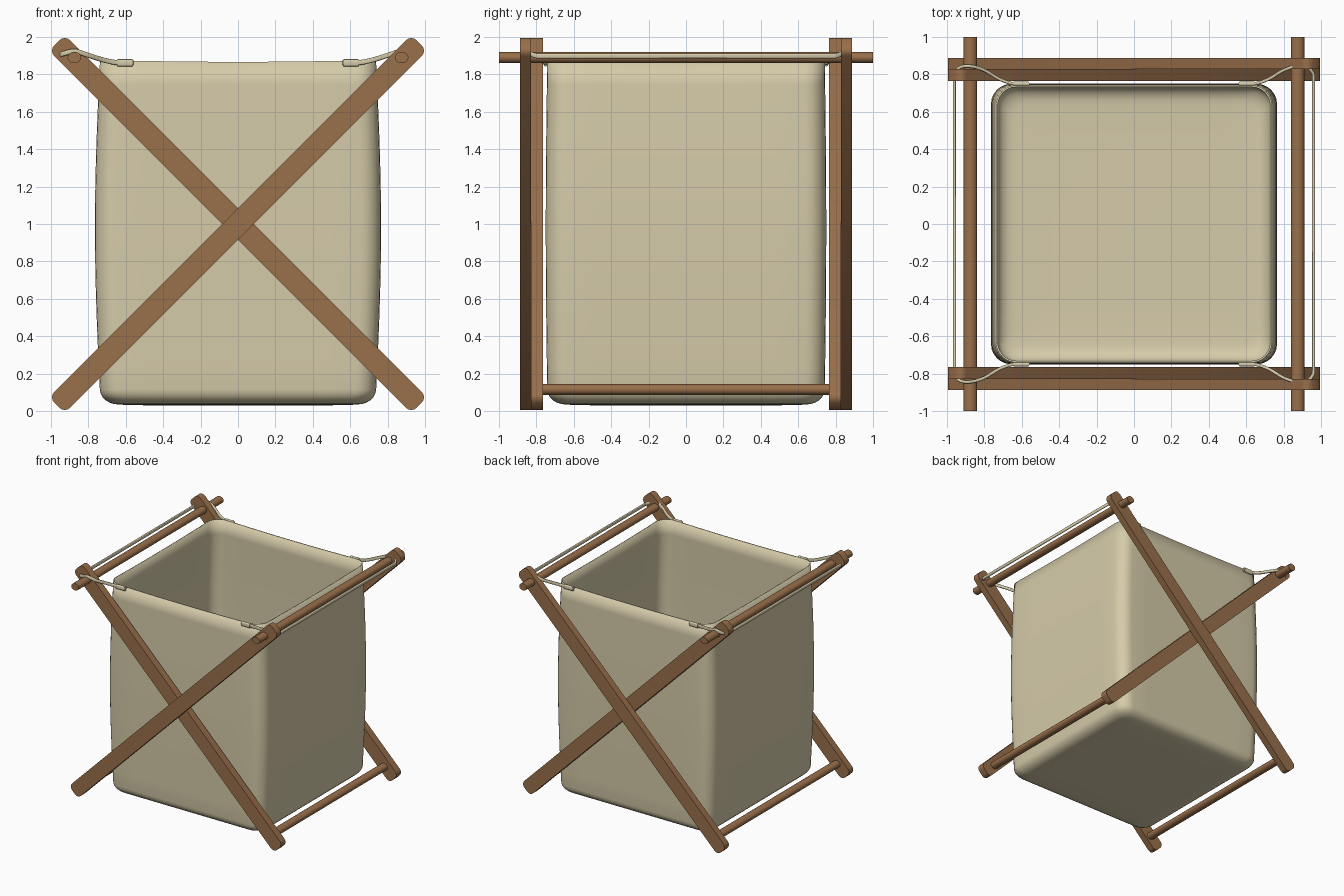
import bpy, bmesh, math
from mathutils import Vector

if "Cube" in bpy.data.objects:
    bpy.data.objects.remove(bpy.data.objects["Cube"])


def material(name, rgb):
    m = bpy.data.materials.new(name)
    m.diffuse_color = (*rgb, 1)
    m.use_nodes = True
    m.node_tree.nodes["Principled BSDF"].inputs["Base Color"].default_value = m.diffuse_color
    return m


WOOD = material("brown wood", (0.32, 0.16, 0.07))
CLOTH = material("beige canvas", (0.67, 0.60, 0.40))


def finish(name, bm, mat, angle=35):
    bmesh.ops.recalc_face_normals(bm, faces=bm.faces)
    me = bpy.data.meshes.new(name)
    bm.to_mesh(me)
    bm.free()
    ob = bpy.data.objects.new(name, me)
    bpy.context.collection.objects.link(ob)
    me.materials.append(mat)
    bpy.ops.object.select_all(action='DESELECT')
    ob.select_set(True)
    bpy.context.view_layer.objects.active = ob
    bpy.ops.object.shade_smooth_by_angle(angle=math.radians(angle))
    return ob


def rounded_rect(hx, hy, r, seg, side=0):
    """Outline of a rounded rectangle, with extra points along each side."""
    pts = []
    for k, (sx, sy) in enumerate([(1, 1), (-1, 1), (-1, -1), (1, -1)]):
        for i in range(seg + 1):
            a = math.pi / 2 * (k + i / seg)
            pts.append(Vector((sx * (hx - r) + r * math.cos(a), sy * (hy - r) + r * math.sin(a))))
        if side:
            nx, ny = [(-1, 1), (-1, -1), (1, -1), (1, 1)][k]
            a = math.pi / 2 * (k + 1)
            end = Vector((nx * (hx - r) + r * math.cos(a), ny * (hy - r) + r * math.sin(a)))
            start = pts[-1].copy()
            pts += [start.lerp(end, j / (side + 1)) for j in range(1, side + 1)]
    return pts


def loft(bm, rings, cap_start=True, cap_end=True):
    vs = [[bm.verts.new(p) for p in ring] for ring in rings]
    n = len(vs[0])
    for a, b in zip(vs, vs[1:]):
        for i in range(n):
            bm.faces.new((a[i], a[(i + 1) % n], b[(i + 1) % n], b[i]))
    if cap_start:
        bm.faces.new(vs[0])
    if cap_end:
        bm.faces.new(vs[-1])


# Crossed legs: rising-right pair outside, rising-left pair inside
def leg(name, slope, y0, y1):
    bm = bmesh.new()
    c = math.sqrt(0.5)
    out = rounded_rect(1.37, 0.06, 0.04, 4)
    rings = []
    for y in (y0, y1):
        rings.append([(slope * (p.x - p.y) * c, y, 1 + (p.x + p.y) * c) for p in out])
    loft(bm, rings)
    finish(name, bm, WOOD)


for side, s in (("front", -1), ("back", 1)):
    leg(side + "_outer_leg", 1, s * 0.828, s * 0.887)
    leg(side + "_inner_leg", -1, s * 0.765, s * 0.828)


# Round rods joining the two crosses
def rod(name, x, z, half, rx, rz):
    bm = bmesh.new()
    rings = []
    for y in (-half, half):
        rings.append([(x + rx * math.cos(a * math.pi / 12), y, z + rz * math.sin(a * math.pi / 12))
                      for a in range(24)])
    loft(bm, rings)
    finish(name, bm, WOOD)


for side, s in (("left", -1), ("right", 1)):
    rod(side + "_top_rod", s * 0.875, 1.89, 1.0, 0.036, 0.03)
    rod(side + "_bottom_rod", s * 0.875, 0.115, 0.78 if s > 0 else 0.84, 0.036, 0.03)

# Cloth bag: rounded square sections, filleted base, slight bulge, open top
bm = bmesh.new()
rings = []
levels = [(0.03, 0.30), (0.032, 0.15)]
for i in range(7):
    a = math.pi / 2 * i / 6
    levels.append((0.115 - 0.08 * math.cos(a), 0.10 * (1 - math.sin(a))))
levels += [(0.115 + 1.755 * i / 14, 0) for i in range(1, 15)]
for z, inset in levels:
    t = max(0, min(1, (z - 0.1) / 1.77))
    swell = math.sin(math.pi * t)
    hx = 0.738 + 0.027 * swell - inset
    hy = 0.742 + 0.008 * swell - inset
    sag = 0.010 * max(0, (t - 0.9) / 0.1)
    ring = []
    for p in rounded_rect(hx, hy, max(0.04, 0.11 - inset * 0.3), 6, 7):
        mid = 1 - min(1, min(abs(p.x) / 0.74, abs(p.y) / 0.74)) ** 2
        ring.append((p.x, p.y, z - sag * mid + sag * 0.7))
    rings.append(ring)
loft(bm, rings, True, False)
bag = finish("cloth_bag", bm, CLOTH, 60)
mod = bag.modifiers.new("cloth thickness", 'SOLIDIFY')
mod.thickness = 0.01
mod.offset = -1


# Flat tape straps: stitched to the bag, round the leg tops and along the sides
def smooth_path(pts, n=5):
    P = [pts[0]] + pts + [pts[-1]]
    out = []
    for i in range(1, len(P) - 2):
        a, b, c, d = P[i - 1:i + 3]
        for j in range(n):
            t = j / n
            out.append(0.5 * (2 * b + (c - a) * t + (2 * a - 5 * b + 4 * c - d) * t * t
                              + (3 * b - a - 3 * c + d) * t ** 3))
    return out + [pts[-1]]


def tape(name, path, heights, thick):
    bm = bmesh.new()
    rings = []
    for i, p in enumerate(path):
        d = path[min(i + 1, len(path) - 1)] - path[max(i - 1, 0)]
        side = Vector((-d.y, d.x, 0)).normalized()
        h = heights(p)
        rings.append([p + side * (q.x) + Vector((0, 0, q.y))
                      for q in rounded_rect(thick / 2, h / 2, thick * 0.4, 3)])
    loft(bm, rings)
    finish(name, bm, CLOTH)


HALF = [(0.56, -0.748, 1.863), (0.645, -0.750, 1.863), (0.72, -0.775, 1.877),
        (0.80, -0.822, 1.902), (0.87, -0.843, 1.923), (0.93, -0.838, 1.912),
        (0.960, -0.80, 1.899)]
for side, s in (("left", -1), ("right", 1)):
    front = [Vector((s * x, y, z)) for x, y, z in HALF]
    back = [Vector((p.x, -p.y, p.z)) for p in reversed(front)]
    path = smooth_path(front) + smooth_path(back)
    tape(side + "_strap", path, lambda p: 0.027, 0.017)
    # Sewn tabs where the strap meets the bag
    for end, e in (("front", -1), ("back", 1)):
        tab = [Vector((s * x, e * 0.750, 1.862)) for x in (0.565, 0.60, 0.645)]
        tape(f"{side}_{end}_strap_tab", tab, lambda p: 0.038, 0.022)
